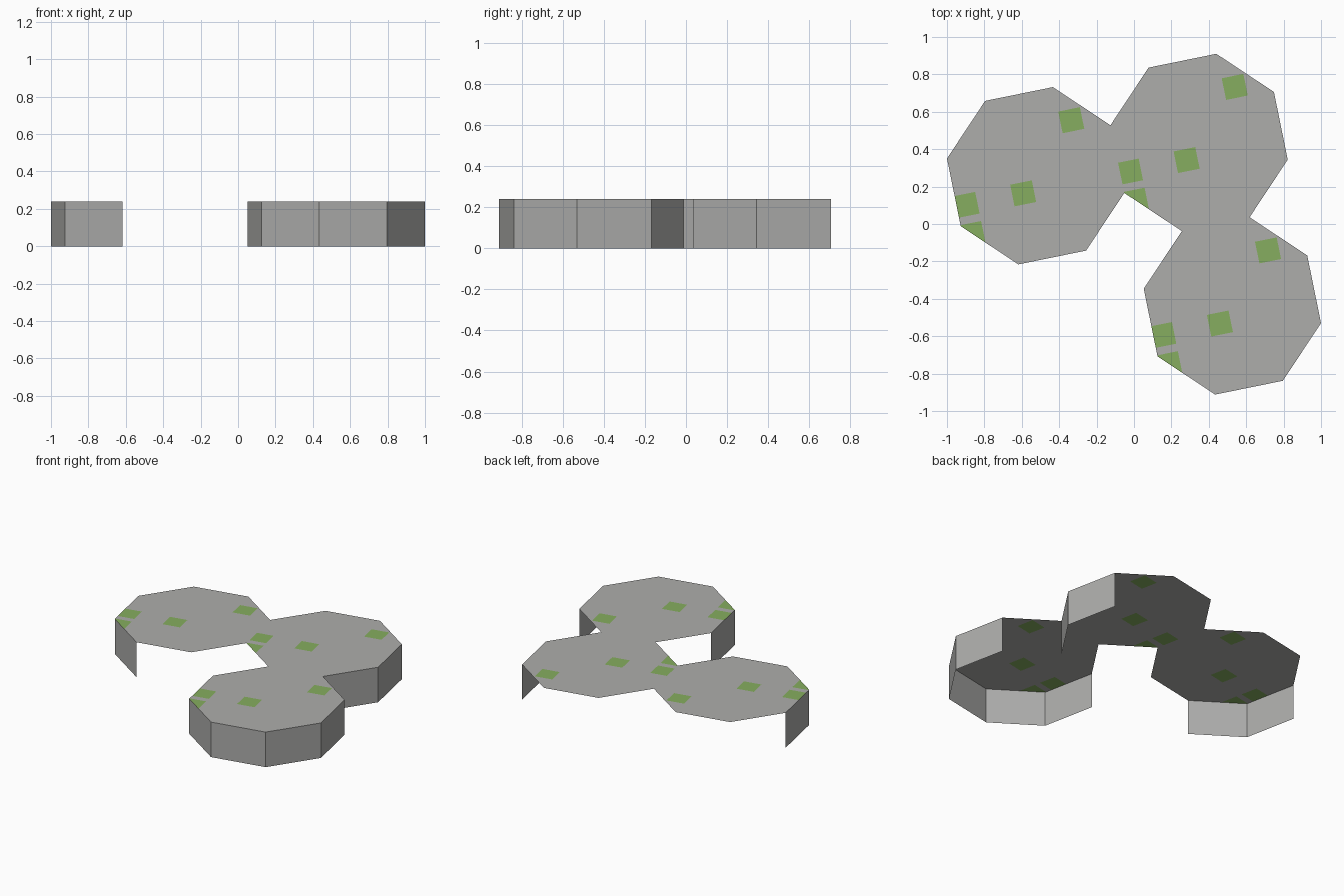
import bpy, bmesh, math
from mathutils import Vector, Matrix

if "Cube" in bpy.data.objects:
    bpy.data.objects.remove(bpy.data.objects["Cube"])

HEIGHT = 0.24
APOTHEM = 0.446
RADIUS = APOTHEM / math.cos(math.pi / 8)
TURN = math.radians(11.5)

# Square green patches, in each tile's own turned frame
PATCH_U = (-0.393, -0.084, 0.246)
PATCH_V = (-0.238, -0.079, 0.253)
PATCHES = ((0, 0), (0, 1), (1, 1), (2, 2))   # (column, row)
HALF = 0.059


def material(name, rgb):
    m = bpy.data.materials.new(name)
    m.diffuse_color = (*rgb, 1.0)
    m.use_nodes = True
    m.node_tree.nodes["Principled BSDF"].inputs["Base Color"].default_value = m.diffuse_color
    return m


GRAY = material("stone gray", (0.42, 0.42, 0.41))
GREEN = material("moss green", (0.24, 0.42, 0.115))


def corner(k, z):
    a = math.pi / 4 * (k - 0.5)
    return Vector((RADIUS * math.cos(a), RADIUS * math.sin(a), z))


def finish(bm, name, centre):
    mesh = bpy.data.meshes.new(name)
    bm.to_mesh(mesh)
    bm.free()
    mesh.materials.append(GRAY)
    mesh.materials.append(GREEN)
    ob = bpy.data.objects.new(name, mesh)
    ob.matrix_world = Matrix.Translation((*centre, 0)) @ Matrix.Rotation(TURN, 4, 'Z')
    bpy.context.collection.objects.link(ob)


def tile_top(name, centre):
    # Octagonal sheet, cut along the patch borders so patches are real faces
    bm = bmesh.new()
    bm.faces.new([bm.verts.new(corner(k, HEIGHT)) for k in range(8)])
    for axis, lines in ((0, PATCH_U), (1, PATCH_V)):
        for c in lines:
            for s in (-HALF, HALF):
                co, no = Vector((0, 0, HEIGHT)), Vector((0, 0, 0))
                co[axis], no[axis] = c + s, 1
                bmesh.ops.bisect_plane(bm, geom=bm.verts[:] + bm.edges[:] + bm.faces[:],
                                       plane_co=co, plane_no=no)
    for f in bm.faces:
        p = f.calc_center_median()
        if any(abs(p.x - PATCH_U[i]) < HALF and abs(p.y - PATCH_V[j]) < HALF
               for i, j in PATCHES):
            f.material_index = 1
    finish(bm, name, centre)


def tile_walls(name, centre, sides):
    # Thin skirt panels under the chosen sides (side k faces 45*k degrees)
    bm = bmesh.new()
    for k in sides:
        bm.faces.new([bm.verts.new(p) for p in (corner(k, 0), corner(k + 1, 0),
                                                corner(k + 1, HEIGHT), corner(k, HEIGHT))])
    bmesh.ops.remove_doubles(bm, verts=bm.verts[:], dist=0.0001)
    finish(bm, name, centre)


for label, centre, sides in (
        ("left", (-0.526, 0.258), (4, 5)),
        ("back", (0.348, 0.436), (7, 0)),
        ("front", (0.526, -0.438), (4, 5, 6, 7, 0))):
    tile_top(label + "_tile_top", centre)
    tile_walls(label + "_tile_walls", centre, sides)
